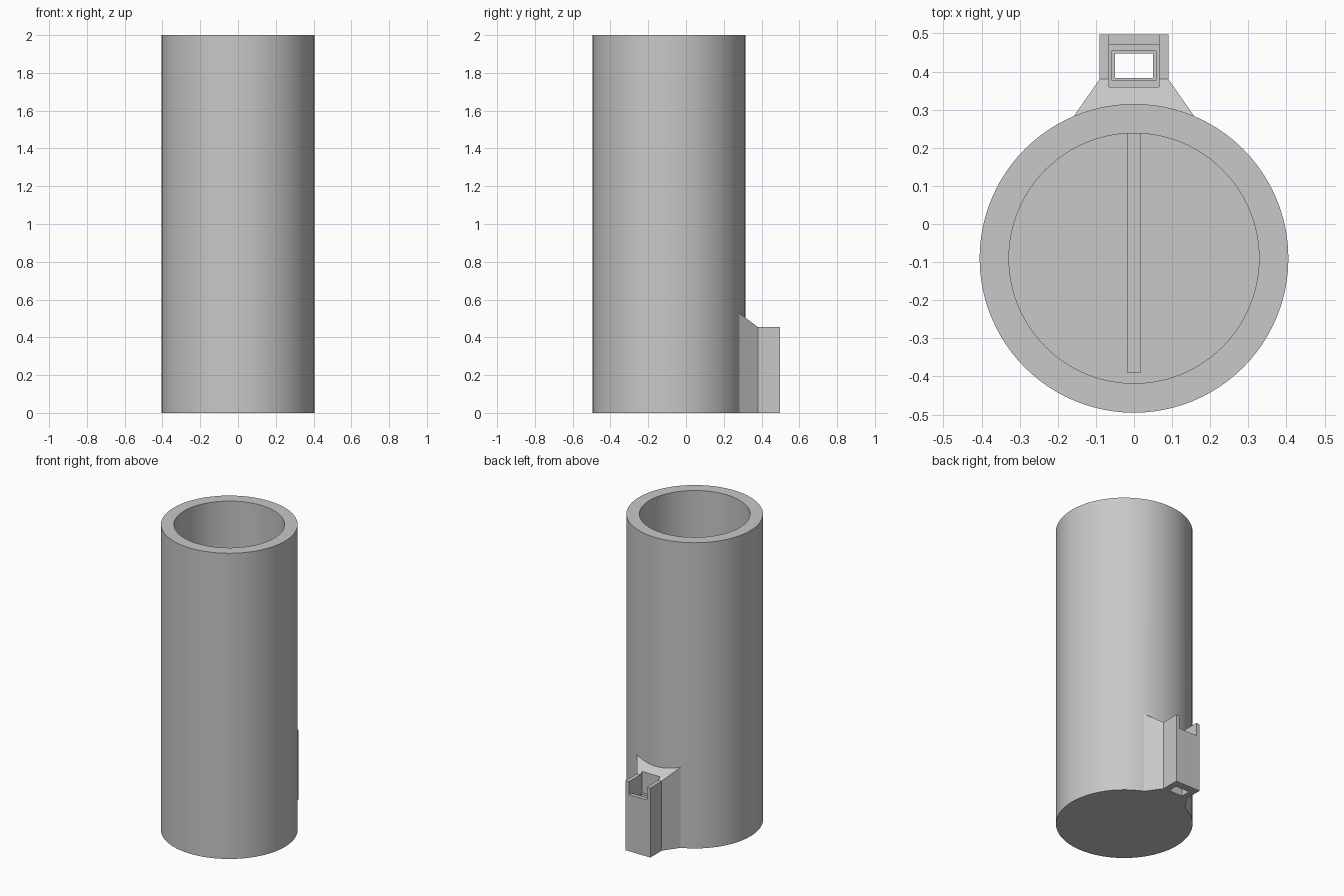
import bpy, bmesh, math
from mathutils import Matrix, Vector

cube = bpy.data.objects.get("Cube")
if cube:
    bpy.data.objects.remove(cube, do_unlink=True)

grey = bpy.data.materials.new("light grey")
grey.use_nodes = True
colour = (0.58, 0.58, 0.58, 1)
grey.diffuse_color = colour
grey.node_tree.nodes["Principled BSDF"].inputs["Base Color"].default_value = colour


def finish(name, bm):
    bmesh.ops.recalc_face_normals(bm, faces=bm.faces)
    mesh = bpy.data.meshes.new(name)
    bm.to_mesh(mesh)
    bm.free()
    mesh.materials.append(grey)
    obj = bpy.data.objects.new(name, mesh)
    bpy.context.collection.objects.link(obj)
    return obj


def cylinder(name, radius, y, z0, z1):
    bm = bmesh.new()
    bmesh.ops.create_cone(bm, cap_ends=True, segments=96, radius1=radius, radius2=radius,
                          depth=z1 - z0, matrix=Matrix.Translation((0, y, (z0 + z1) / 2)))
    return finish(name, bm)


def prism(name, points, offset):
    """Extrude a planar outline along an offset."""
    bm = bmesh.new()
    face = bm.faces.new([bm.verts.new(p) for p in points])
    side = bmesh.ops.extrude_face_region(bm, geom=[face])["geom"]
    verts = [v for v in side if isinstance(v, bmesh.types.BMVert)]
    bmesh.ops.translate(bm, verts=verts, vec=Vector(offset))
    return finish(name, bm)


def box(name, half_x, y0, y1, z0, z1):
    outline = [(-half_x, y0, z0), (half_x, y0, z0), (half_x, y1, z0), (-half_x, y1, z0)]
    return prism(name, outline, (0, 0, z1 - z0))


def combine(target, tool, operation):
    """Apply a boolean and remove the helper."""
    tool.hide_render = True
    mod = target.modifiers.new("boolean", "BOOLEAN")
    mod.operation = operation
    mod.solver = "EXACT"
    mod.object = tool
    bpy.ops.object.select_all(action="DESELECT")
    bpy.context.view_layer.objects.active = target
    target.select_set(True)
    bpy.ops.object.modifier_apply(modifier=mod.name)
    bpy.data.objects.remove(tool, do_unlink=True)


# Hollow cup with a grooved floor
CUP_Y, FLOOR = -0.09, 0.08
cup = cylinder("cup", 0.405, CUP_Y, 0, 2)
combine(cup, cylinder("bore_cutter", 0.328, CUP_Y, FLOOR, 2.1), "DIFFERENCE")
combine(cup, box("groove_cutter", 0.017, -0.39, 0.238, 0.05, 0.2), "DIFFERENCE")

# Rear bracket: flared root, square end and sloping shoulder
half = [(0.174, 0.26), (0.09, 0.38), (0.09, 0.497)]
outline = half + [(-x, y) for x, y in reversed(half)]
bracket = prism("rear_bracket", [(x, y, 0) for x, y in outline], (0, 0, 0.7))
shoulder = [(0.2, 0.59), (0.38, 0.455), (0.6, 0.455), (0.6, 0.8), (0.2, 0.8)]
combine(bracket, prism("shoulder_cutter", [(-0.3, y, z) for y, z in shoulder], (0.6, 0, 0)),
        "DIFFERENCE")

# Socket, back notch and stepped through hole
for name, half_x, y0, y1, z0 in [
    ("notch_cutter", 0.065, 0.42, 0.6, 0.37),
    ("socket_cutter", 0.065, 0.36, 0.47, 0.33),
    ("recess_cutter", 0.058, 0.376, 0.454, 0.06),
    ("hole_cutter", 0.05, 0.383, 0.447, -0.1),
]:
    combine(bracket, box(name, half_x, y0, y1, z0, 0.8), "DIFFERENCE")

combine(cup, bracket, "UNION")
cup.name = "cup_with_rear_bracket"
bpy.ops.object.shade_smooth_by_angle(angle=math.radians(25))
